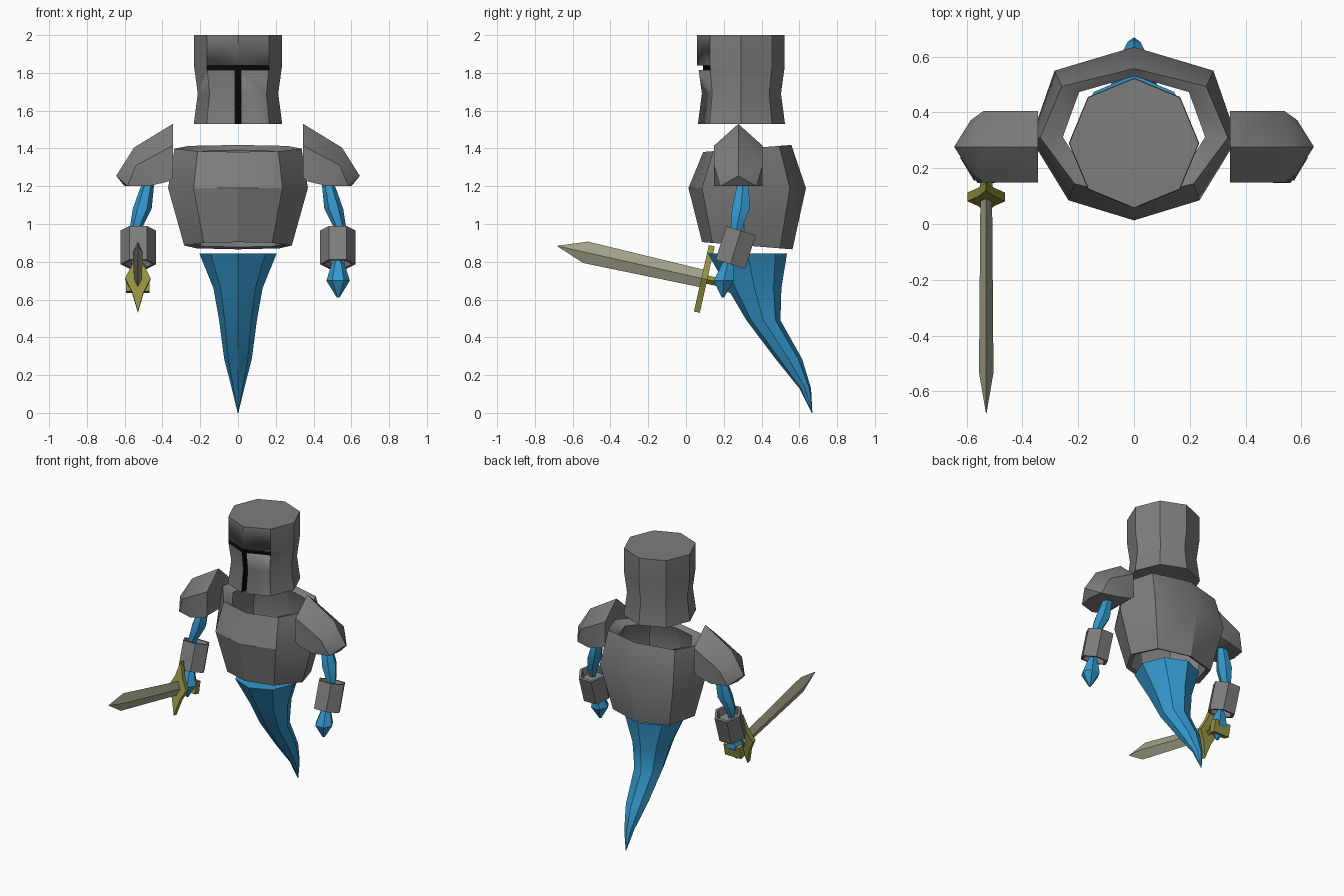
import bpy, bmesh, math
from mathutils import Vector

if "Cube" in bpy.data.objects:
    bpy.data.objects.remove(bpy.data.objects["Cube"])


def material(name, rgb):
    m = bpy.data.materials.new(name)
    m.diffuse_color = (*rgb, 1)
    m.use_nodes = True
    m.node_tree.nodes["Principled BSDF"].inputs["Base Color"].default_value = m.diffuse_color
    return m


STEEL = material("steel_grey", (0.205, 0.205, 0.205))
BLUE = material("spirit_blue", (0.033, 0.31, 0.60))
BLADE = material("blade_khaki", (0.37, 0.36, 0.26))
GOLD = material("guard_olive", (0.31, 0.30, 0.055))
BLACK = material("slit_black", (0.002, 0.002, 0.002))


def finish(name, bm, mats, angle=30):
    bmesh.ops.recalc_face_normals(bm, faces=bm.faces)
    me = bpy.data.meshes.new(name)
    bm.to_mesh(me)
    bm.free()
    for m in mats:
        me.materials.append(m)
    for p in me.polygons:
        p.use_smooth = True
    me.set_sharp_from_angle(angle=math.radians(angle))
    ob = bpy.data.objects.new(name, me)
    bpy.context.collection.objects.link(ob)
    return ob


def loft(name, rings, mat, closed=False):
    """Skin a list of rings; closed joins last to first, else ends are capped."""
    bm = bmesh.new()
    vs = [[bm.verts.new(p) for p in r] for r in rings]
    n = len(rings[0])
    pairs = list(zip(vs, vs[1:])) + ([(vs[-1], vs[0])] if closed else [])
    for a, b in pairs:
        for i in range(n):
            j = (i + 1) % n
            bm.faces.new((a[i], a[j], b[j], b[i]))
    if not closed:
        bm.faces.new(vs[0])
        bm.faces.new(vs[-1])
    return finish(name, bm, [mat])


def hull(name, pts, mat):
    bm = bmesh.new()
    for p in pts:
        bm.verts.new(p)
    bmesh.ops.convex_hull(bm, input=bm.verts)
    bmesh.ops.dissolve_limit(bm, angle_limit=0.02, verts=bm.verts, edges=bm.edges)
    return finish(name, bm, [mat])


def ellipse(cx, cy, z, rx, ry, n, tilt=0.0):
    """Ring around (cx, cy); tilt is the rise of z per unit of y."""
    out = []
    for i in range(n):
        a = 2 * math.pi * i / n
        y = ry * math.sin(a)
        out.append(Vector((cx + rx * math.cos(a), cy + y, z + tilt * y)))
    return out


# helmet: waisted octagon with a T-shaped eye slit
CY = 0.29
helmet = loft("helmet", [ellipse(0, CY, z, r, r, 8) for z, r in
              ((1.53, 0.234), (1.69, 0.213), (1.83, 0.232), (2.0, 0.232))], STEEL)
helmet.data.materials.append(BLACK)


def slit(name, w, depth_edge, z0, z1):
    outline = [(0, -0.1), (w, -0.1), (w, depth_edge), (0, 0.09), (-w, depth_edge), (-w, -0.1)]
    ob = loft(name, [[(x, y, z) for x, y in outline] for z in (z0, z1)], STEEL)
    ob.data.materials.append(BLACK)
    for p in ob.data.polygons:
        p.material_index = 1
    ob.hide_render = True
    ob.hide_viewport = True
    mod = helmet.modifiers.new(name, "BOOLEAN")
    mod.object = ob
    mod.operation = "DIFFERENCE"
    mod.solver = "EXACT"


slit("eye_slit_cutter", 0.164, 0.15, 1.815, 1.838)
slit("mouth_slit_cutter", 0.017, 0.097, 1.4, 1.82)

# breastplate: hollow shell, open at neck and waist
half = [(0, -0.312), (0.235, -0.24), (0.37, -0.02), (0.285, 0.225), (0, 0.31)]
outline = half + [(-x, y) for x, y in half[3:0:-1]]


def chest(z, sx, sy, tilt=0.0):
    return [(x * sx, 0.325 + y * sy, z + tilt * y * sy) for x, y in outline]


loft("breastplate", [chest(0.885, 0.77, 0.77, -0.08), chest(1.19, 1, 1),
                     chest(1.40, 0.91, 0.75, 0.08), chest(1.375, 0.69, 0.66, 0.08),
                     chest(1.19, 0.86, 0.86), chest(0.895, 0.69, 0.69, -0.08)],
     STEEL, closed=True)

# ghostly tail: z, half width, front y, back y
tail = [(0.845, 0.205, 0.115, 0.535), (0.66, 0.13, 0.22, 0.505), (0.49, 0.10, 0.32, 0.50),
        (0.285, 0.073, 0.475, 0.615), (0.13, 0.033, 0.60, 0.662), (0.0, 0.002, 0.665, 0.669)]
loft("tail", [ellipse(0, (f + b) / 2, z, w, (b - f) / 2, 8) for z, w, f, b in tail], BLUE)

# shoulders, arms and hands on both sides
for side, s in (("left", 1), ("right", -1)):
    pts = [(0.345, 0, 1.53), (0.55, 0, 1.405), (0.645, 0, 1.255), (0.60, 0, 1.20)]
    for k in (-0.128, 0.128):
        pts += [(0.345, k, 1.415), (0.345, k, 1.245), (0.37, k, 1.225),
                (0.475, k, 1.20), (0.54, k, 1.31), (0.585, k * 0.75, 1.20)]
    hull(side + "_pauldron", [(s * x, 0.277 + y, z) for x, y, z in pts], STEEL)

    arm = [(0.465, 0.305, 1.26, 0.022), (0.482, 0.30, 1.19, 0.036), (0.507, 0.29, 1.08, 0.05),
           (0.537, 0.27, 0.99, 0.034), (0.54, 0.265, 0.93, 0.02)]
    loft(side + "_upper_arm", [ellipse(s * x, y, z, r, r * 1.08, 6) for x, y, z, r in arm], BLUE)

    # bracer: tilted hexagonal cuff with recessed ends
    cuff = [(0.25, 0.835, 0.07), (0.235, 0.787, 0.076), (0.235, 0.787, 0.094),
            (0.291, 0.965, 0.094), (0.291, 0.965, 0.076), (0.276, 0.917, 0.07)]
    loft(side + "_bracer", [ellipse(s * 0.528, y, z, r, r * 0.96, 6, -0.31)
                            for y, z, r in cuff], STEEL)

    hand = [(0.228, 0.83, 0.01), (0.218, 0.78, 0.037), (0.20, 0.70, 0.062), (0.195, 0.612, 0.008)]
    loft(side + "_hand", [ellipse(s * 0.53, y, z, r, r, 6) for y, z, r in hand], BLUE)

# sword held in the right hand, pointing forward and slightly up
AX = Vector((0, 0.976, -0.219))
UP = Vector((0, 0.219, 0.976))
BASE = Vector((-0.53, 0.097, 0.709))


def section(t, pts):
    return [BASE + AX * t + UP * v + Vector((u, 0, 0)) for u, v in pts]


def diamond(w, h):
    return [(w, 0), (0, h), (-w, 0), (0, -h)]


loft("sword_blade", [section(-0.795, diamond(0.001, 0.002)), section(-0.645, diamond(0.026, 0.058)),
                     section(0, diamond(0.021, 0.047))], BLADE)
guard = [(0.068, 0), (0.03, 0.075), (0, 0.18), (-0.03, 0.075),
         (-0.068, 0), (-0.03, -0.075), (0, -0.18), (0.03, -0.075)]
loft("sword_guard", [section(t, guard) for t in (-0.016, 0.016)], GOLD)
loft("sword_grip", [section(t, diamond(0.022, 0.022)) for t in (0, 0.13)], GOLD)
pommel = [(0.062, 0.042), (-0.062, 0.042), (-0.062, -0.042), (0.062, -0.042)]
loft("sword_pommel", [section(t, pommel) for t in (0.105, 0.15)], GOLD)
